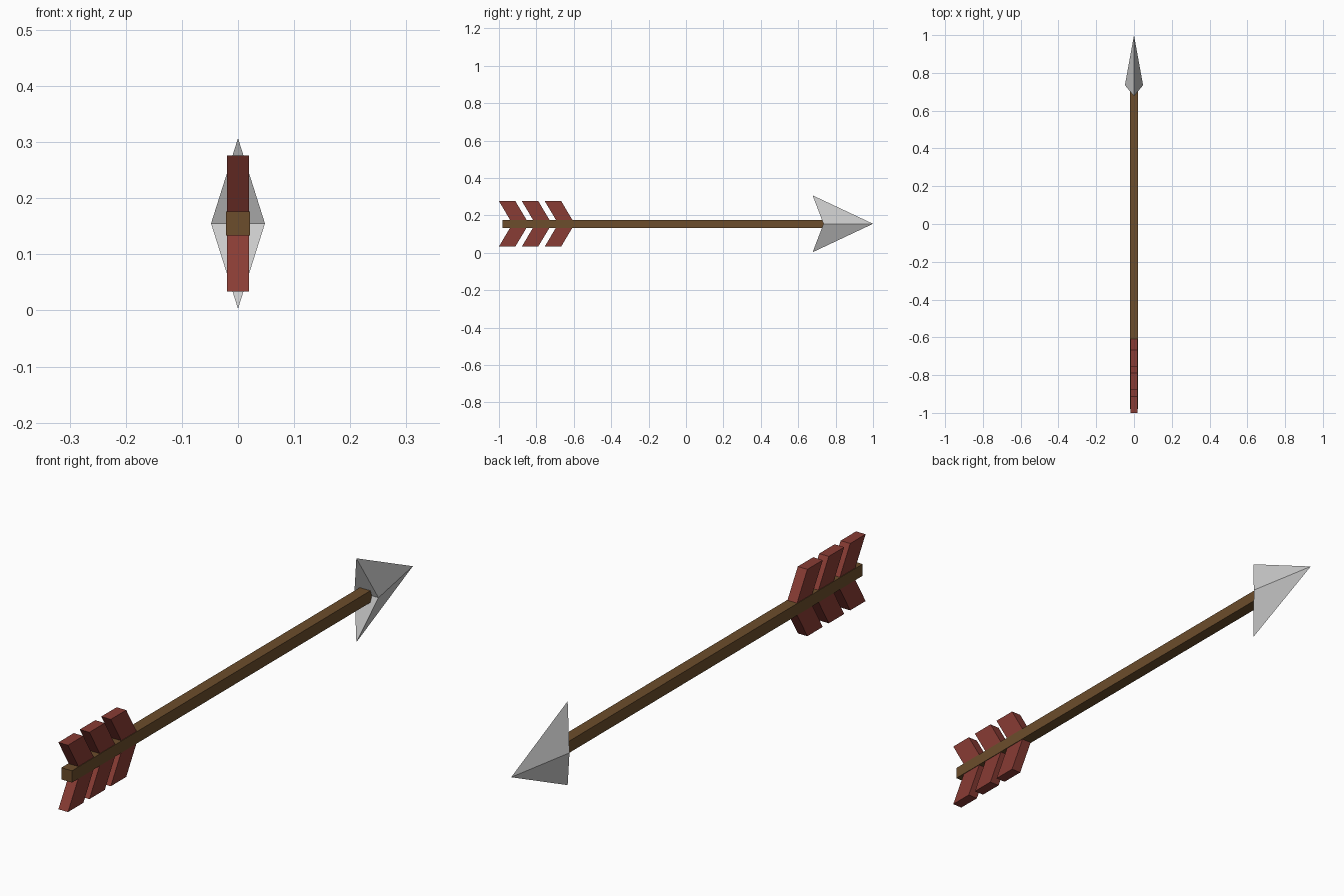
import bpy

if "Cube" in bpy.data.objects:
    bpy.data.objects.remove(bpy.data.objects["Cube"])

ZC = 0.155  # height of the arrow's axis


def material(name, color):
    m = bpy.data.materials.new(name)
    m.diffuse_color = (*color, 1)
    m.use_nodes = True
    m.node_tree.nodes["Principled BSDF"].inputs["Base Color"].default_value = m.diffuse_color
    return m


def mesh_object(name, verts, faces, mat=None):
    me = bpy.data.meshes.new(name)
    me.from_pydata(verts, [], faces)
    ob = bpy.data.objects.new(name, me)
    bpy.context.collection.objects.link(ob)
    if mat:
        me.materials.append(mat)
    return ob


def extrude_x(name, profile, half, mat):
    """Extrude a (y, z) outline, given counter-clockwise, across x."""
    n = len(profile)
    verts = [(x, y, ZC + z) for x in (-half, half) for y, z in profile]
    faces = [tuple(reversed(range(n))), tuple(range(n, 2 * n))]
    faces += [(i, (i + 1) % n, n + (i + 1) % n, n + i) for i in range(n)]
    return mesh_object(name, verts, faces, mat)


wood = material("wood", (0.15, 0.075, 0.025))
red = material("feather_red", (0.25, 0.045, 0.035))

# Square shaft
r = 0.0213
extrude_x("shaft", [(-0.98, -r), (0.735, -r), (0.735, r), (-0.98, r)], r, wood)

# Three swept-back chevron feathers
h, sweep, width = 0.121, 0.072, 0.088
for i in range(3):
    y = -1.0 + i * 0.1225
    extrude_x(f"feather_{i + 1}",
              [(y, -h), (y + width, -h), (y + width + sweep, 0),
               (y + width, h), (y, h), (y + sweep, 0)], 0.0192, red)

# Four-sided barbed head with a notched back
tip, left, right, top, bottom = range(5)
mesh_object("arrowhead",
            [(0, 1.0, ZC), (-0.048, 0.735, ZC), (0.048, 0.735, ZC),
             (0, 0.677, ZC + 0.152), (0, 0.677, ZC - 0.152)],
            [(tip, top, right), (tip, left, top), (tip, right, bottom),
             (tip, bottom, left), (left, right, top), (right, left, bottom)])
